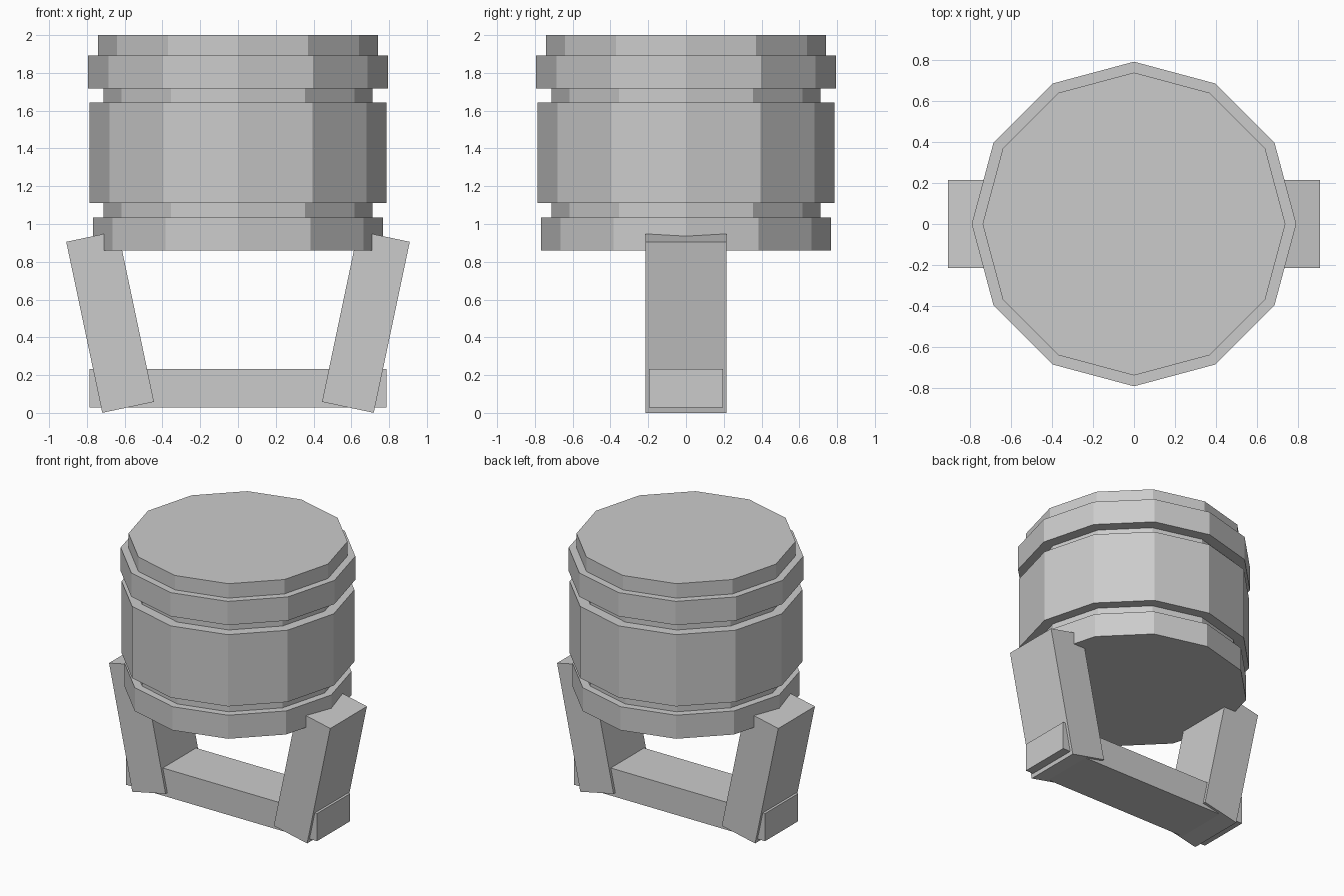
import bpy, bmesh, math

if "Cube" in bpy.data.objects:
    bpy.data.objects.remove(bpy.data.objects["Cube"])

SIDES = 12


def finish(name, bm):
    bmesh.ops.recalc_face_normals(bm, faces=bm.faces)
    mesh = bpy.data.meshes.new(name)
    bm.to_mesh(mesh)
    bm.free()
    ob = bpy.data.objects.new(name, mesh)
    bpy.context.collection.objects.link(ob)
    return ob


def lathe(name, profile):
    """Flat-sided turned solid; profile is (radius, z) from bottom to top."""
    bm = bmesh.new()
    rings = []
    for r, z in profile:
        angles = [2 * math.pi * i / SIDES for i in range(SIDES)]
        rings.append([bm.verts.new((r * math.cos(a), r * math.sin(a), z)) for a in angles])
    for lo, hi in zip(rings, rings[1:]):
        for i in range(SIDES):
            j = (i + 1) % SIDES
            bm.faces.new((lo[i], lo[j], hi[j], hi[i]))
    bm.faces.new(rings[0][::-1])
    bm.faces.new(rings[-1])
    return finish(name, bm)


def box(name, centre, size, tilt=0.0):
    bm = bmesh.new()
    bmesh.ops.create_cube(bm, size=1)
    bmesh.ops.scale(bm, vec=size, verts=bm.verts)
    ob = finish(name, bm)
    ob.location = centre
    ob.rotation_euler = (0, tilt, 0)
    return ob


# Lamp drum: lower collar, groove, main band, groove, upper collar, lid
bands = [(0.767, 0.86, 1.035), (0.712, 1.035, 1.11), (0.787, 1.11, 1.643),
         (0.712, 1.643, 1.717), (0.793, 1.717, 1.893), (0.74, 1.893, 2.0)]
lathe("drum_body", [(r, z) for r, z0, z1 in bands for z in (z0, z1)])

# Bracket: foot bar and two outward-leaning arms
box("bracket_foot", (0, 0, 0.13), (1.572, 0.39, 0.205))
for side, label in ((1, "right"), (-1, "left")):
    box("bracket_arm_" + label, (side * 0.677, 0, 0.482), (0.28, 0.43, 0.925),
        side * math.radians(11.9))
